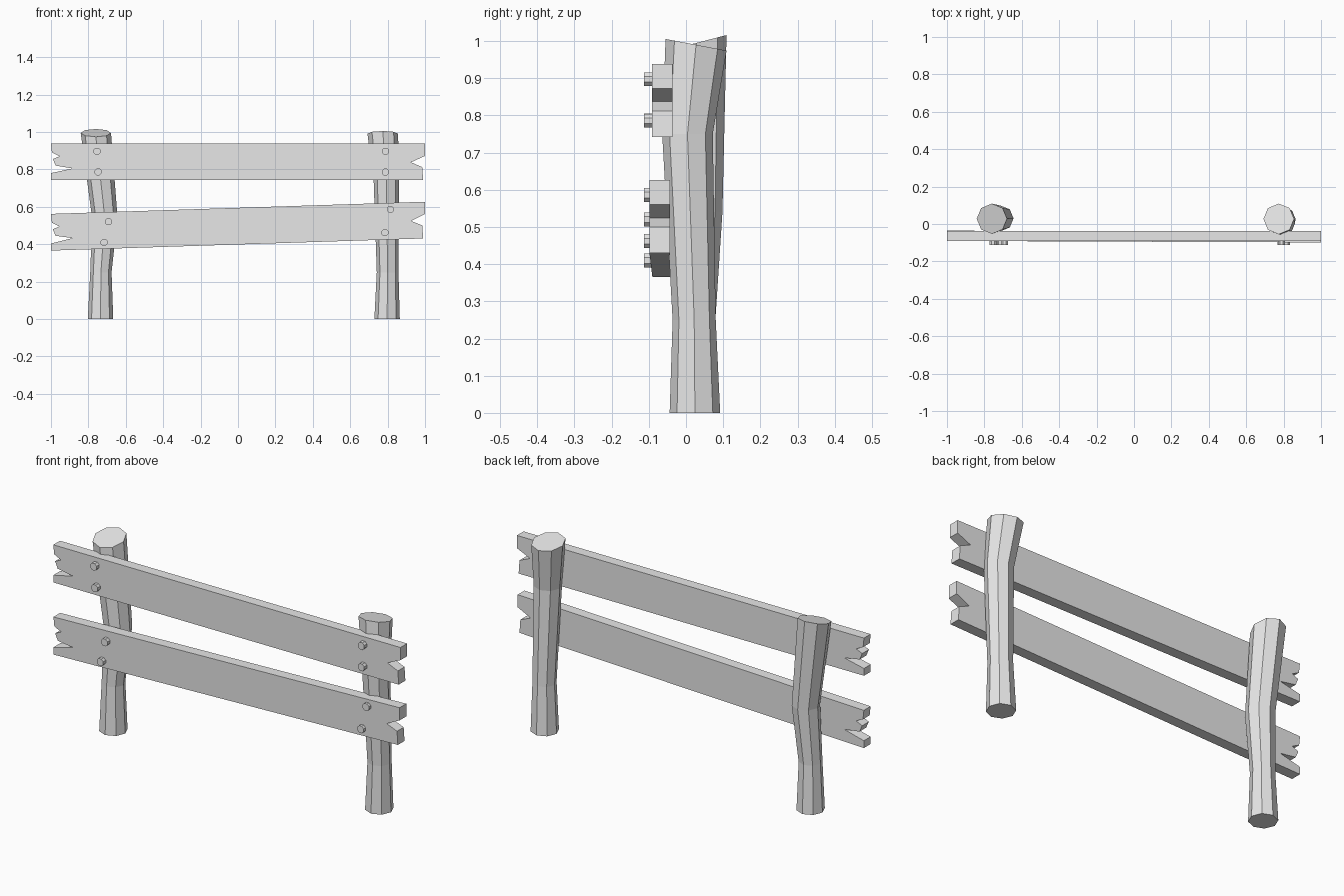
import bpy, bmesh
from math import cos, sin, pi
from mathutils import Matrix

cube = bpy.data.objects.get("Cube")
if cube:
    bpy.data.objects.remove(cube, do_unlink=True)

grey = bpy.data.materials.new("plain_grey")
grey.use_nodes = True
grey.diffuse_color = (0.8, 0.8, 0.8, 1)
grey.node_tree.nodes["Principled BSDF"].inputs["Base Color"].default_value = (0.8, 0.8, 0.8, 1)


def finish(name, bm):
    """Turn a bmesh into a flat-shaded grey object."""
    bmesh.ops.recalc_face_normals(bm, faces=bm.faces)
    mesh = bpy.data.meshes.new(name)
    bm.to_mesh(mesh)
    bm.free()
    mesh.materials.append(grey)
    obj = bpy.data.objects.new(name, mesh)
    bpy.context.collection.objects.link(obj)
    return obj


def post(name, rings, top_slope, sides=8):
    """Crooked log: rings are (x, y, z, radius); the last one is cut at a slant."""
    bm = bmesh.new()
    loops = []
    for x, y, z, r in rings:
        slope = top_slope if z == rings[-1][2] else 0
        loop = []
        for i in range(sides):
            a = 2 * pi * i / sides
            loop.append(bm.verts.new((x + r * cos(a), y + r * sin(a), z + slope * r * sin(a))))
        loops.append(loop)
    for low, high in zip(loops, loops[1:]):
        for i in range(sides):
            j = (i + 1) % sides
            bm.faces.new((low[i], low[j], high[j], high[i]))
    bm.faces.new(loops[0][::-1])
    bm.faces.new(loops[-1])
    return finish(name, bm)


# Splintered plank outline, relative to its centre
OUTLINE = [(-1, 0.098), (-0.995, 0.05), (-0.955, 0.03), (-0.99, 0.015), (-0.975, -0.02),
           (-0.885, -0.035), (-1, -0.06), (-1, -0.098), (0.99, -0.098), (0.985, -0.028),
           (0.925, -0.002), (1, 0.032), (1, 0.098)]


def plank(name, y, z, tilt=0.0, yaw=0.0, thickness=0.055):
    bm = bmesh.new()
    face = bm.faces.new([bm.verts.new((px, y - thickness / 2 + yaw * px, z + pz + tilt * px))
                         for px, pz in OUTLINE])
    back = bmesh.ops.extrude_face_region(bm, geom=[face])
    verts = [g for g in back["geom"] if isinstance(g, bmesh.types.BMVert)]
    bmesh.ops.translate(bm, verts=verts, vec=(0, thickness, 0))
    return finish(name, bm)


def bolt(name, x, z):
    bm = bmesh.new()
    place = Matrix.Translation((x, -0.095, z)) @ Matrix.Rotation(pi / 2, 4, 'X')
    bmesh.ops.create_cone(bm, cap_ends=True, segments=8, radius1=0.02, radius2=0.02,
                          depth=0.036, matrix=place @ Matrix.Rotation(pi / 8, 4, 'Z'))
    return finish(name, bm)


# Posts
post("right_post", [(-0.735, 0.024, 0, 0.068), (-0.733, 0.022, 0.25, 0.057),
                    (-0.712, 0.03, 0.54, 0.068), (-0.76, 0.028, 0.995, 0.081)], 0.26)
post("left_post", [(0.797, 0.024, 0, 0.068), (0.8, 0.022, 0.25, 0.058),
                   (0.793, 0.004, 0.75, 0.068), (0.774, 0.027, 0.99, 0.082)], -0.19)

# Planks
plank("upper_plank", -0.064, 0.84)
plank("lower_plank", -0.067, 0.4965, tilt=0.0325, yaw=-0.004)

# Bolt heads
BOLTS = {"upper_right": [(-0.754, 0.897), (-0.748, 0.787)],
         "upper_left": [(0.788, 0.897), (0.788, 0.786)],
         "lower_right": [(-0.692, 0.52), (-0.716, 0.41)],
         "lower_left": [(0.815, 0.586), (0.785, 0.462)]}
for corner, spots in BOLTS.items():
    for level, (x, z) in zip(("top", "bottom"), spots):
        bolt(f"{corner}_bolt_{level}", x, z)
